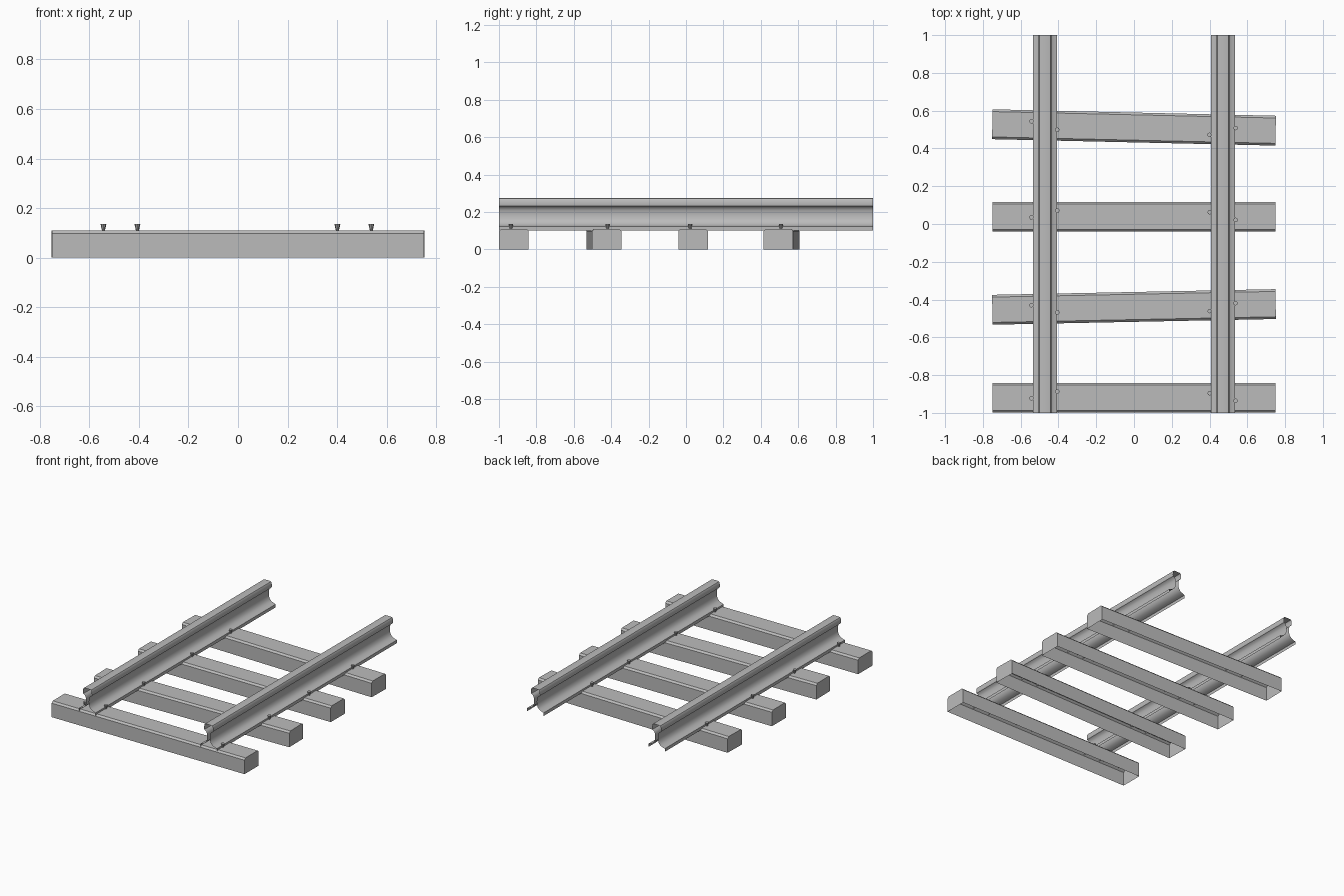
import bpy
import bmesh
import math
from mathutils import Matrix

cube = bpy.data.objects.get("Cube")
if cube:
    bpy.data.objects.remove(cube, do_unlink=True)

grey = bpy.data.materials.new("plain grey")
grey.use_nodes = True
colour = (0.5, 0.5, 0.5, 1)
grey.diffuse_color = colour
grey.node_tree.nodes["Principled BSDF"].inputs["Base Color"].default_value = colour


def finish(bm, name, smooth_angle=None):
    mesh = bpy.data.meshes.new(name)
    bm.to_mesh(mesh)
    bm.free()
    mesh.materials.append(grey)
    obj = bpy.data.objects.new(name, mesh)
    bpy.context.collection.objects.link(obj)
    if smooth_angle:
        bpy.ops.object.select_all(action="DESELECT")
        obj.select_set(True)
        bpy.context.view_layer.objects.active = obj
        bpy.ops.object.shade_smooth_by_angle(angle=math.radians(smooth_angle))
    return obj


def extrude_profile(profile, length):
    """Open (x, z) outline swept along y, centred; returns bmesh and both end loops."""
    bm = bmesh.new()
    ends = [[bm.verts.new((x, y, z)) for x, z in profile]
            for y in (-length / 2, length / 2)]
    near, far = ends
    for i in range(len(profile) - 1):
        bm.faces.new((near[i], near[i + 1], far[i + 1], far[i]))
    return bm, near, far


# Rails: hollow, open-ended, with a flat head and a flared foot
half = [(0.064, 0.10), (0.064, 0.122), (0.050, 0.126), (0.031, 0.134),
        (0.018, 0.148), (0.011, 0.168), (0.010, 0.190), (0.013, 0.210),
        (0.020, 0.224), (0.032, 0.231), (0.034, 0.238), (0.033, 0.264),
        (0.028, 0.272), (0.020, 0.274)]
rail_profile = half + [(-x, z) for x, z in reversed(half)]
for side, label in ((1, "left"), (-1, "right")):
    bm, near, far = extrude_profile(rail_profile, 2)
    rail = finish(bm, label + "_rail", 40)
    rail.location.x = side * 0.471

# Sleepers: chamfered on top, closed at the ends, open underneath
W, H, L = 0.079, 0.11, 1.5
sleeper_profile = [(W, 0), (W, 0.098), (W - 0.012, H),
                   (0.012 - W, H), (-W, 0.098), (-W, 0)]
spike_x = (-0.543, -0.406, 0.401, 0.538)
straight = (-0.003, 0.033, 0.024, -0.016)
skewed = (0.02, -0.021, -0.03, 0.009)
layout = [(-0.92, 0, straight), (-0.439, 1.15, skewed),
          (0.038, 0, straight), (0.511, -1.3, skewed)]

for n, (y, angle, offsets) in enumerate(layout, 1):
    place = Matrix.Translation((0, y, 0)) @ Matrix.Rotation(math.radians(angle), 4, "Z")
    bm, near, far = extrude_profile(sleeper_profile, L)
    bm.faces.new(list(reversed(near)))
    bm.faces.new(far)
    bm.transform(place @ Matrix.Rotation(-math.pi / 2, 4, "Z"))
    finish(bm, f"sleeper_{n}")

    # Tapered spikes beside each rail foot
    bm = bmesh.new()
    for x, dy in zip(spike_x, offsets):
        bmesh.ops.create_cone(
            bm, cap_ends=True, segments=10, radius1=0.005, radius2=0.012, depth=0.03,
            matrix=place @ Matrix.Translation((x, dy, 0.121)))
    finish(bm, f"spikes_{n}", 30)
